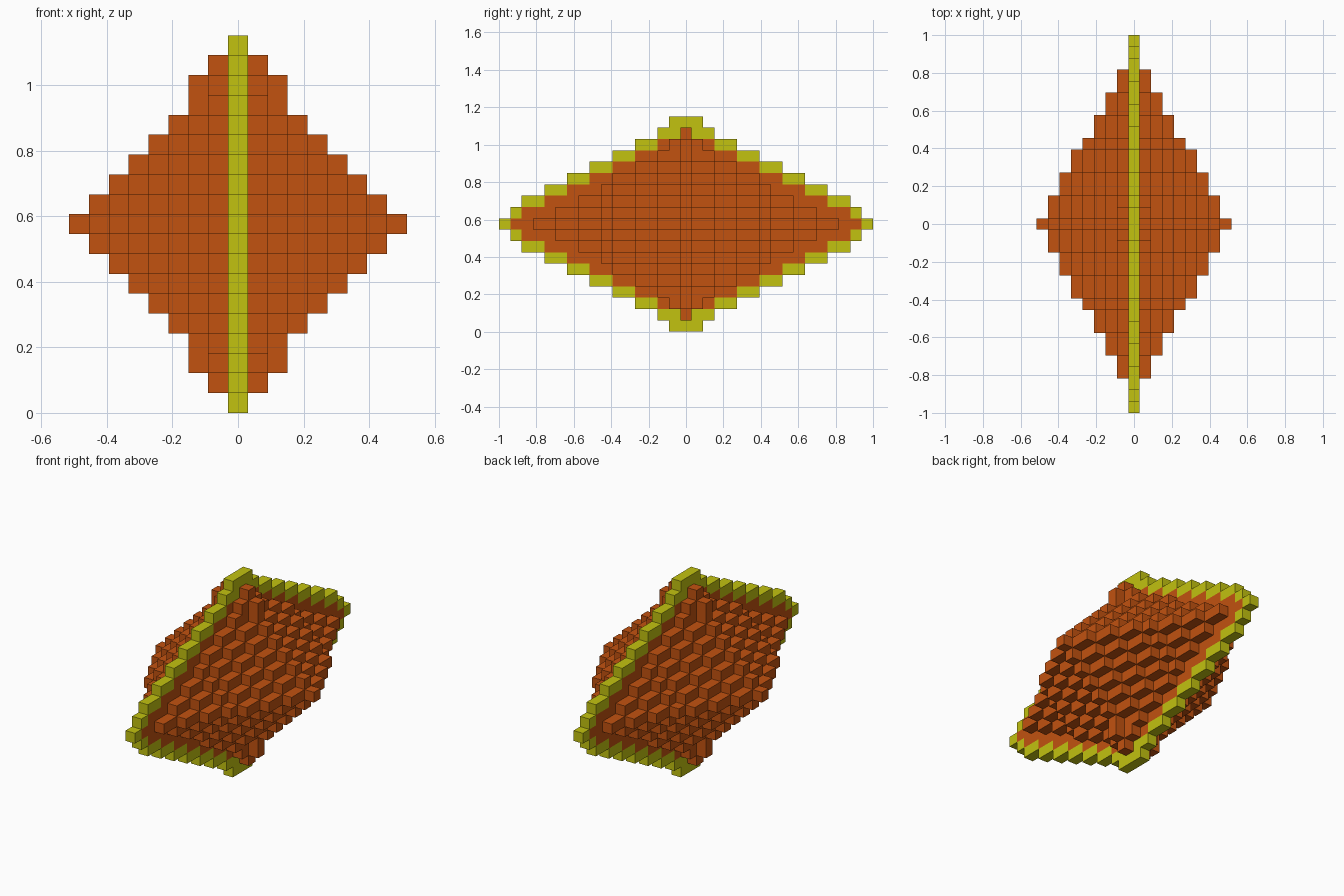
import bpy, bmesh
from mathutils import Vector

cube = bpy.data.objects.get("Cube")
if cube:
    bpy.data.objects.remove(cube, do_unlink=True)

CELL = 2 / 33            # size of one block
MID_Z = 9.5 * CELL       # height of the middle row

# Half widths along y of each row, counted in blocks from the middle row up
FRAME = [16, 15, 14, 12, 10, 8, 6, 4, 2, 1]
PANEL = [15, 14, 12, 10, 8, 6, 4, 2, 0]
STEPS = [15, 13, 11, 9, 7, 6, 4, 2, 0]


def material(name, color):
    mat = bpy.data.materials.new(name)
    mat.use_nodes = True
    mat.diffuse_color = color
    bsdf = mat.node_tree.nodes["Principled BSDF"]
    bsdf.inputs["Base Color"].default_value = color
    bsdf.inputs["Roughness"].default_value = 0.8
    return mat


def row(x, z, half):
    return {(x, y, z) for y in range(-half, half + 1)}


def stack(x, halves):
    """Mirrored stack of rows forming one stepped layer."""
    cells = set()
    for z, half in enumerate(halves):
        cells |= row(x, z, half) | row(x, -z, half)
    return cells


def build_blocks(name, cells, solid, mat):
    """Outer skin of a group of blocks, leaving out faces hidden by solid."""
    bm = bmesh.new()
    for cell in sorted(cells):
        for axis in range(3):
            for sign in (-1, 1):
                side = list(cell)
                side[axis] += sign
                if tuple(side) in solid:
                    continue
                u, v = (axis + 1) % 3, (axis + 2) % 3
                corners = []
                for a, b in ((-1, -1), (1, -1), (1, 1), (-1, 1)):
                    p = Vector(cell)
                    p[axis] += sign / 2
                    p[u] += a / 2
                    p[v] += b / 2
                    corners.append(bm.verts.new(p * CELL + Vector((0, 0, MID_Z))))
                bm.faces.new(corners if sign > 0 else corners[::-1])
    bmesh.ops.remove_doubles(bm, verts=bm.verts[:], dist=1e-4)
    mesh = bpy.data.meshes.new(name)
    bm.to_mesh(mesh)
    bm.free()
    mesh.materials.append(mat)
    obj = bpy.data.objects.new(name, mesh)
    bpy.context.collection.objects.link(obj)
    return obj


orange = material("burnt_orange", (0.54, 0.085, 0.005, 1))
yellow = material("olive_yellow", (0.54, 0.54, 0.005, 1))

# Middle layer: orange panel inside a stepped yellow border
panel = stack(0, PANEL)
border = stack(0, FRAME) - panel

# Stepped pyramid layers on both sides, shrinking outwards
sides = {1: set(), -1: set()}
for s, cells in sides.items():
    for x in range(1, 9):
        cells |= stack(s * x, STEPS[x:])
    # Narrow pillars at the upper and lower tips
    for t in (-1, 1):
        cells |= row(s, 7 * t, 1) | row(s, 8 * t, 0) | row(2 * s, 7 * t, 0)

solid = panel | border | sides[1] | sides[-1]
build_blocks("center_panel", panel, solid, orange)
build_blocks("border_frame", border, solid, yellow)
build_blocks("left_stepped_side", sides[1], solid, orange)
build_blocks("right_stepped_side", sides[-1], solid, orange)
